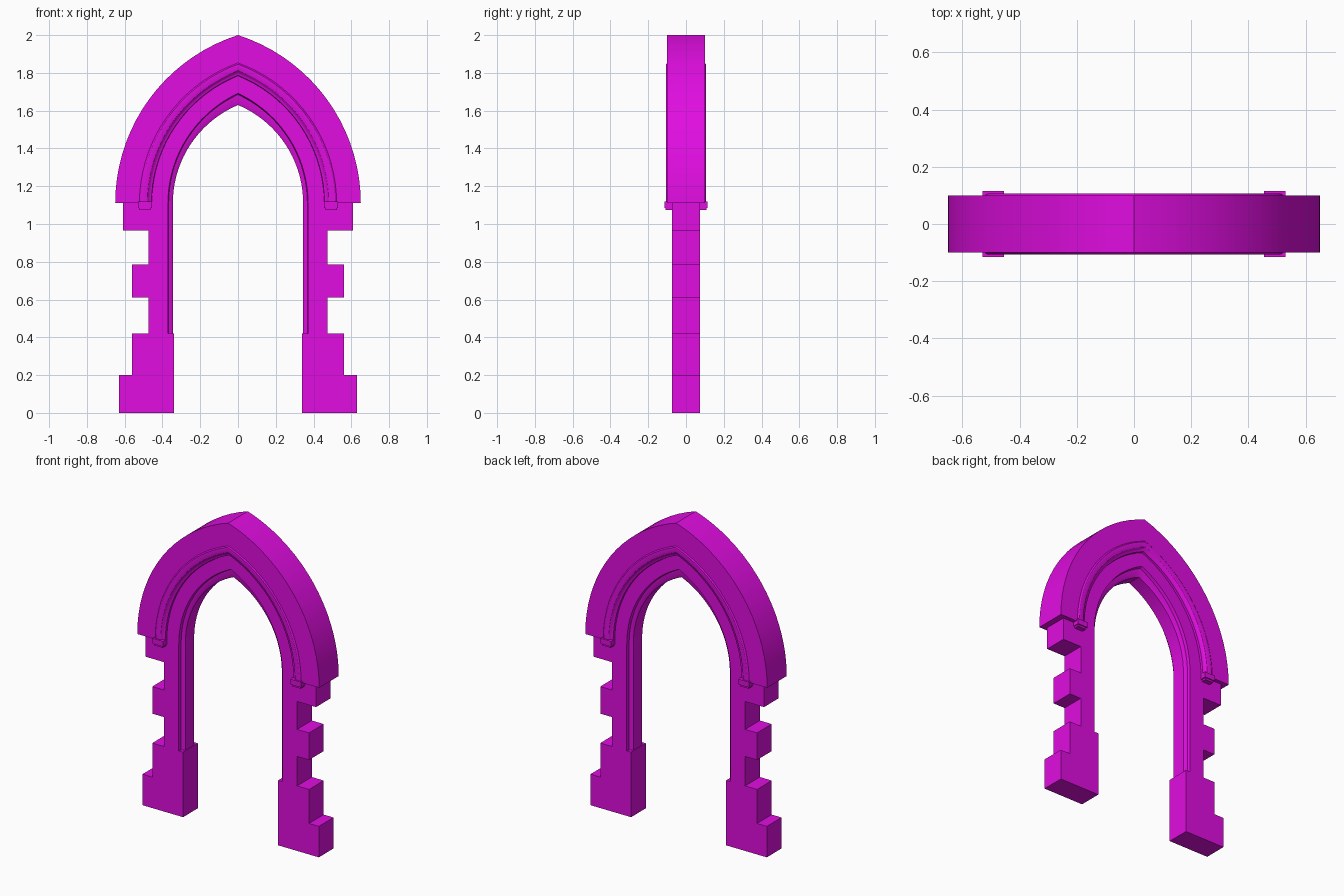
import bpy
import bmesh
import math

cube = bpy.data.objects.get("Cube")
if cube:
    bpy.data.objects.remove(cube, do_unlink=True)

SPRING = 1.11    # height where the curves begin
STOP = 0.42      # height where the inner moulding stops
SEGMENTS = 18    # per half arch

stone = bpy.data.materials.new("magenta_stone")
stone.use_nodes = True
colour = (0.75, 0.004, 0.75, 1)
stone.diffuse_color = colour
stone.node_tree.nodes["Principled BSDF"].inputs["Base Color"].default_value = colour


def finish(name, bm, mirror=False):
    bmesh.ops.recalc_face_normals(bm, faces=bm.faces)
    mesh = bpy.data.meshes.new(name)
    bm.to_mesh(mesh)
    bm.free()
    mesh.materials.append(stone)
    for poly in mesh.polygons:
        poly.use_smooth = True
    mesh.set_sharp_from_angle(angle=math.radians(28))
    obj = bpy.data.objects.new(name, mesh)
    bpy.context.collection.objects.link(obj)
    if mirror:
        obj.modifiers.new("other_side", "MIRROR").use_mirror_merge = False
    return obj


def pointed_arc(foot, apex, bottom):
    """Points from the +x foot over the apex to the -x foot."""
    rise = apex - SPRING
    radius = (foot ** 2 + rise ** 2) / (2 * foot)
    centre = foot - radius
    end = math.atan2(rise, -centre)
    half = [(foot, bottom)] if bottom < SPRING else []
    for i in range(SEGMENTS + 1):
        a = end * i / SEGMENTS
        half.append((centre + radius * math.cos(a), SPRING + radius * math.sin(a)))
    half[-1] = (0, apex)
    return half + [(-x, z) for x, z in reversed(half[:-1])]


def arch(name, profile, bottom):
    """Loft a symmetric section of (foot x, apex z, half depth) along pointed arcs."""
    section = [(f, a, -d) for f, a, d in profile]
    section += [(f, a, d) for f, a, d in reversed(profile)]
    bm = bmesh.new()
    lines = []
    for foot, apex, y in section:
        lines.append([bm.verts.new((x, y, z)) for x, z in pointed_arc(foot, apex, bottom)])
    for k, line in enumerate(lines):
        following = lines[(k + 1) % len(lines)]
        for i in range(len(line) - 1):
            bm.faces.new((line[i], line[i + 1], following[i + 1], following[i]))
    bm.faces.new([line[0] for line in lines])
    bm.faces.new([line[-1] for line in lines])
    return finish(name, bm)


def prism(name, outline, y0, y1):
    """Extrude an x-z outline in depth and mirror it to the other jamb."""
    bm = bmesh.new()
    front = [bm.verts.new((x, y0, z)) for x, z in outline]
    back = [bm.verts.new((x, y1, z)) for x, z in outline]
    bm.faces.new(front)
    bm.faces.new(back)
    for i in range(len(outline)):
        j = (i + 1) % len(outline)
        bm.faces.new((front[i], front[j], back[j], back[i]))
    return finish(name, bm, mirror=True)


# Inner lining with a rebated edge, running from the stops up over the opening
arch("inner_arch", [
    (0.345, 1.63, 0.045), (0.355, 1.65, 0.052), (0.367, 1.685, 0.056),
    (0.371, 1.692, 0.075), (0.42, 1.75, 0.075), (0.48, 1.82, 0.075),
], SPRING)
arch_leg = [(0.345, 0.045), (0.355, 0.052), (0.367, 0.056), (0.371, 0.075), (0.42, 0.075)]

# Straight rebated legs under the lining
bm = bmesh.new()
loop = [(x, -d) for x, d in arch_leg] + [(x, d) for x, d in reversed(arch_leg)]
base = bm.faces.new([bm.verts.new((x, y, STOP)) for x, y in loop])
raised = bmesh.ops.extrude_face_region(bm, geom=[base])
for item in raised["geom"]:
    if isinstance(item, bmesh.types.BMVert):
        item.co.z = SPRING
finish("jamb_lining", bm, mirror=True)

# Jambs with long and short stones on the outer side
steps = [(0.63, 0, 0.2), (0.56, 0.2, STOP), (0.475, STOP, 0.61),
         (0.56, 0.61, 0.785), (0.475, 0.785, 0.965), (0.61, 0.965, SPRING)]
outline = [(0.34, 0)]
for x, low, high in steps:
    outline += [(x, low), (x, high)]
outline += [(0.42, SPRING), (0.42, STOP), (0.34, STOP)]
prism("jamb_stones", outline, -0.075, 0.075)

# Thick hood with a raised bead along its inner edge
arch("hood_arch", [
    (0.65, 2.0, 0.1), (0.522, 1.853, 0.1), (0.514, 1.846, 0.106),
    (0.497, 1.83, 0.107), (0.48, 1.812, 0.103), (0.472, 1.803, 0.094),
    (0.466, 1.797, 0.09), (0.458, 1.787, 0.088), (0.456, 1.784, 0.074),
], SPRING)

# Small stepped blocks that end the bead on both faces
for side, s in (("front", -1), ("back", 1)):
    for part, x0, x1, z0, z1, d in (("cap", 0.455, 0.53, 1.085, 1.12, 0.115),
                                    ("foot", 0.463, 0.523, 1.073, 1.085, 0.108)):
        prism(f"{side}_bead_{part}", [(x0, z0), (x1, z0), (x1, z1), (x0, z1)],
              s * 0.07, s * d)
